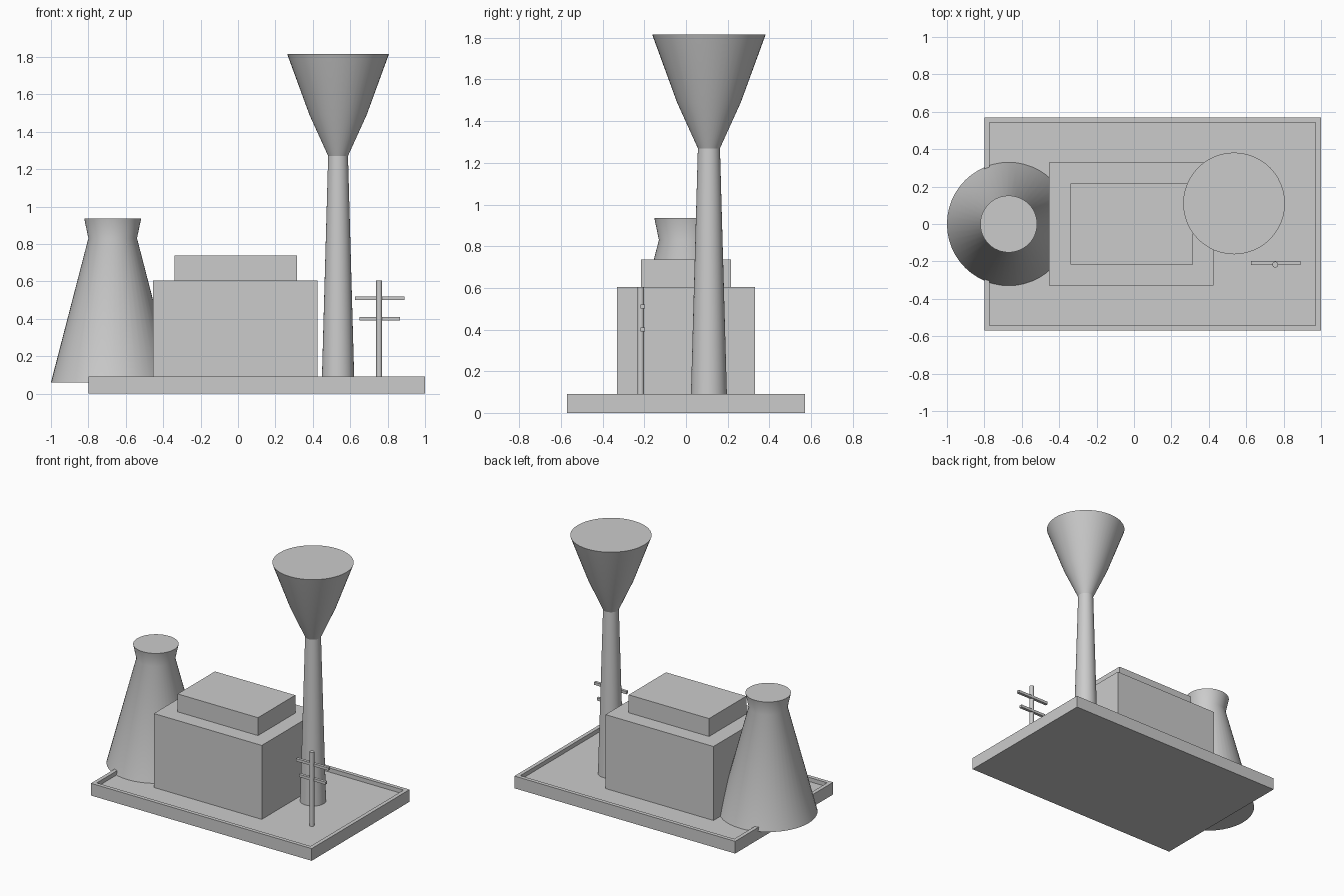
import bpy
import bmesh
from math import cos, sin, pi, radians

cube = bpy.data.objects.get("Cube")
if cube:
    bpy.data.objects.remove(cube, do_unlink=True)

grey = bpy.data.materials.new("plain_grey")
grey.use_nodes = True
COLOUR = (0.6, 0.6, 0.6, 1)
grey.diffuse_color = COLOUR
grey.node_tree.nodes["Principled BSDF"].inputs["Base Color"].default_value = COLOUR

FLOOR = 0.06


def finish(name, bm, smooth=False):
    bmesh.ops.recalc_face_normals(bm, faces=bm.faces)
    mesh = bpy.data.meshes.new(name)
    bm.to_mesh(mesh)
    bm.free()
    mesh.materials.append(grey)
    obj = bpy.data.objects.new(name, mesh)
    bpy.context.collection.objects.link(obj)
    if smooth:
        bpy.ops.object.select_all(action="DESELECT")
        obj.select_set(True)
        bpy.context.view_layer.objects.active = obj
        bpy.ops.object.shade_smooth_by_angle(angle=radians(35))
    return obj


def box_mesh(x, y, z):
    bm = bmesh.new()
    bmesh.ops.create_cube(bm, size=1)
    for v in bm.verts:
        for i, (low, high) in enumerate((x, y, z)):
            v.co[i] = low if v.co[i] < 0 else high
    return bm


def box(name, x, y, z):
    return finish(name, box_mesh(x, y, z))


def lathe(name, centre, profile, sides=48):
    """Closed round solid from (radius, height) pairs, bottom to top."""
    bm = bmesh.new()
    rings = []
    for r, z in profile:
        rings.append([bm.verts.new((centre[0] + r * cos(2 * pi * i / sides),
                                    centre[1] + r * sin(2 * pi * i / sides), z))
                      for i in range(sides)])
    for a, b in zip(rings, rings[1:]):
        for i in range(sides):
            j = (i + 1) % sides
            bm.faces.new((a[i], a[j], b[j], b[i]))
    bm.faces.new(rings[0])
    bm.faces.new(rings[-1])
    return finish(name, bm, smooth=True)


# Ground tray with a raised rim: inset the top face and sink it
bm = box_mesh((-0.8, 1.0), (-0.57, 0.57), (0, 0.09))
bm.normal_update()
top = max(bm.faces, key=lambda f: f.calc_center_median().z)
bmesh.ops.inset_region(bm, faces=[top], thickness=0.04)
sunk = bmesh.ops.extrude_face_region(bm, geom=[top])
bmesh.ops.delete(bm, geom=[top], context="FACES_ONLY")
for v in sunk["geom"]:
    if isinstance(v, bmesh.types.BMVert):
        v.co.z = FLOOR
finish("base_tray", bm)

# Main building and its roof block
box("main_building", (-0.455, 0.425), (-0.33, 0.33), (FLOOR, 0.605))
box("roof_block", (-0.34, 0.315), (-0.217, 0.217), (0.605, 0.737))

# Cooling tower overhanging the tray
lathe("cooling_tower", (-0.67, 0),
      [(0.33, FLOOR), (0.13, 0.83), (0.152, 0.935)])

# Chimney shaft flaring into a smoke plume
lathe("chimney", (0.535, 0.11), [(0.087, FLOOR), (0.053, 1.27)])
lathe("smoke_plume", (0.535, 0.11),
      [(0.053, 1.27), (0.153, 1.49), (0.272, 1.815)])

# Utility pole with two crossbars
lathe("utility_pole", (0.755, -0.217), [(0.016, FLOOR), (0.016, 0.605)], 16)
for name, half, z in (("upper_crossbar", 0.132, 0.51), ("lower_crossbar", 0.108, 0.4)):
    box(name, (0.757 - half, 0.757 + half), (-0.218, -0.197), (z - 0.01, z + 0.01))
